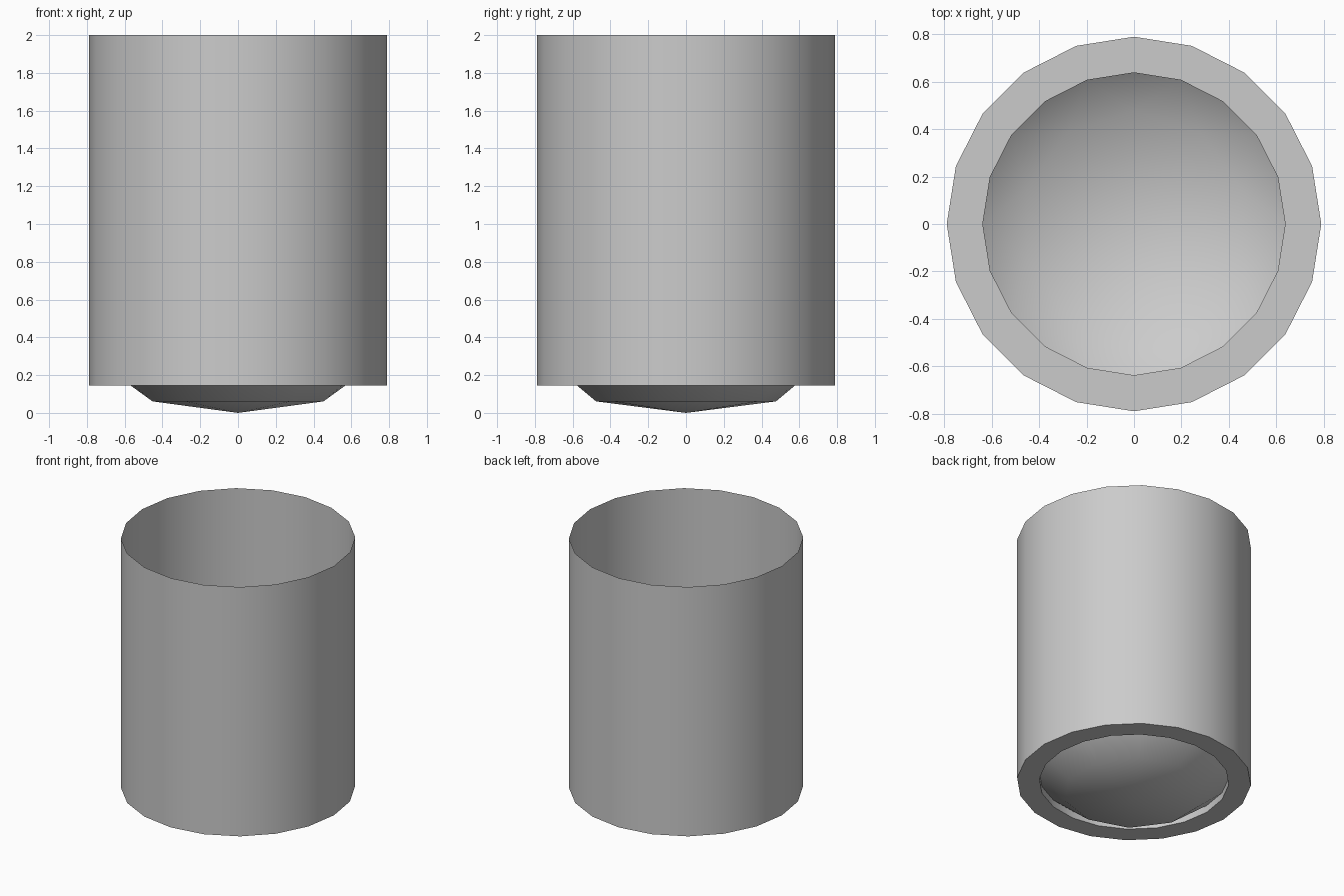
import bpy, bmesh
from math import pi, sin, cos

SIDES = 20

cube = bpy.data.objects.get("Cube")
if cube:
    bpy.data.objects.remove(cube, do_unlink=True)

grey = bpy.data.materials.new("light_grey")
grey.use_nodes = True
colour = (0.6, 0.6, 0.6, 1)
grey.diffuse_color = colour
grey.node_tree.nodes["Principled BSDF"].inputs["Base Color"].default_value = colour


def ring(bm, radius, z, count, start=0.0):
    return [bm.verts.new((radius * cos(start + 2 * pi * i / count),
                          radius * sin(start + 2 * pi * i / count), z))
            for i in range(count)]


def bridge(bm, upper, lower):
    n = len(upper)
    for i in range(n):
        j = (i + 1) % n
        bm.faces.new((upper[i], lower[i], lower[j], upper[j]))


def finish(bm, name):
    mesh = bpy.data.meshes.new(name)
    bm.to_mesh(mesh)
    bm.free()
    mesh.materials.append(grey)
    obj = bpy.data.objects.new(name, mesh)
    bpy.context.collection.objects.link(obj)
    bpy.ops.object.select_all(action='DESELECT')
    obj.select_set(True)
    bpy.context.view_layer.objects.active = obj
    bpy.ops.object.shade_smooth_by_angle(angle=pi / 4)
    return obj


# Open, thin-walled tube with an inward flange and short collar at its base
bm = bmesh.new()
profile = [(0.79, 2.0), (0.79, 0.145), (0.64, 0.145), (0.64, 0.197)]
rings = [ring(bm, r, z, SIDES) for r, z in profile]
for upper, lower in zip(rings, rings[1:]):
    bridge(bm, upper, lower)
finish(bm, "tube_shell")

# Shallow bowl hanging through the flange: its rim has twice the sides of its base
bm = bmesh.new()
half = SIDES // 2
rim = ring(bm, 0.64, 0.197, SIDES)
base = ring(bm, 0.476, 0.061, half, 2 * pi / SIDES)
tip = bm.verts.new((0, 0, 0))
for i in range(half):
    j = (i + 1) % half
    a, b, c = (rim[(2 * i + k) % SIDES] for k in range(3))
    for face in ((a, base[i], b), (b, base[i], c),
                 (c, base[i], base[j]), (base[i], tip, base[j])):
        bm.faces.new(face)
bmesh.ops.recalc_face_normals(bm, faces=bm.faces)
if sum(f.normal.z for f in bm.faces) > 0:
    bmesh.ops.reverse_faces(bm, faces=bm.faces)
finish(bm, "base_bowl")
